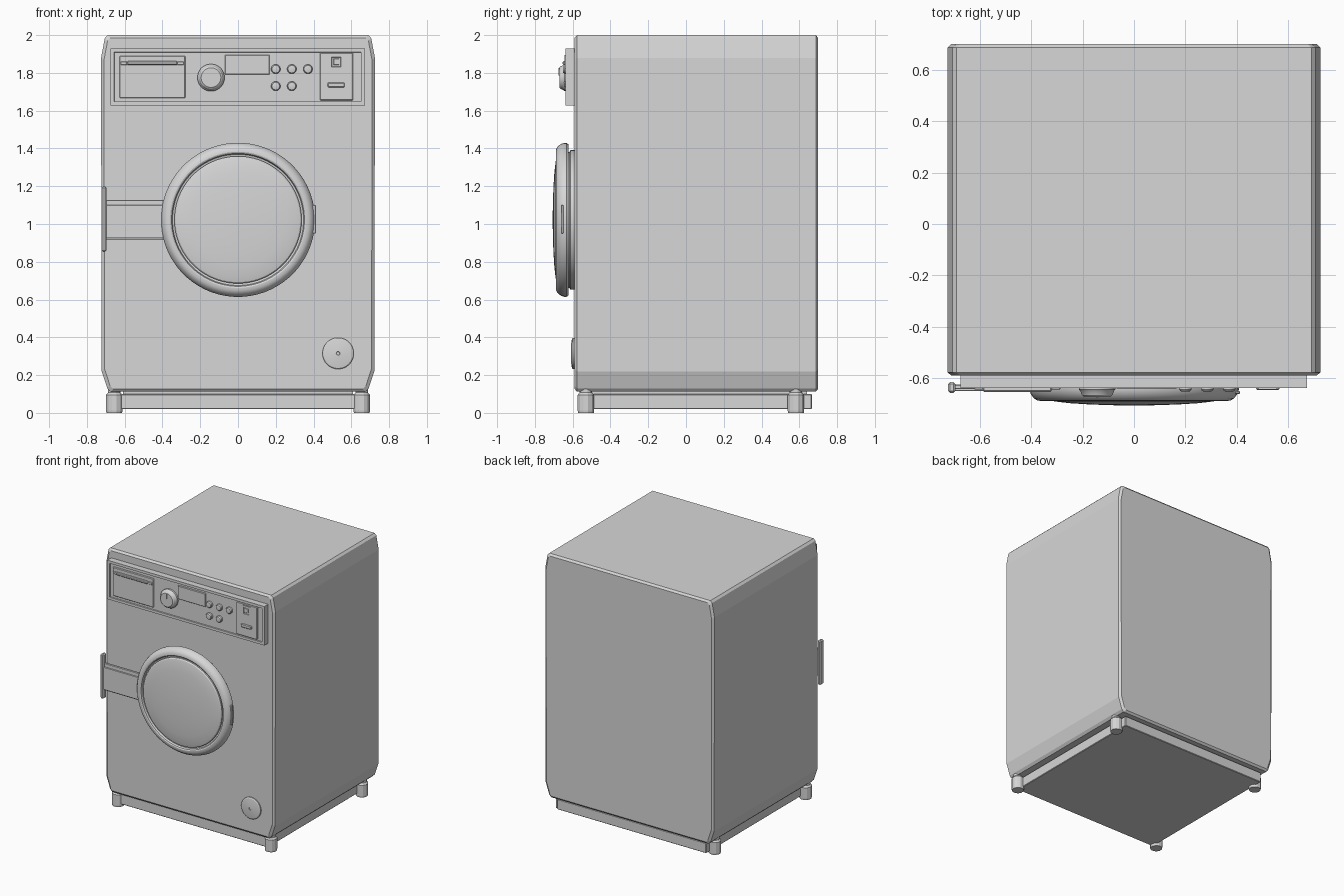
import bpy, bmesh, math
from mathutils import Vector

if "Cube" in bpy.data.objects:
    bpy.data.objects.remove(bpy.data.objects["Cube"])

grey = bpy.data.materials.new("light_grey")
grey.diffuse_color = (0.68, 0.68, 0.68, 1)
grey.use_nodes = True
grey.node_tree.nodes["Principled BSDF"].inputs["Base Color"].default_value = grey.diffuse_color


def finish(name, bm, angle=30):
    bmesh.ops.recalc_face_normals(bm, faces=bm.faces[:])
    me = bpy.data.meshes.new(name)
    bm.to_mesh(me)
    bm.free()
    me.materials.append(grey)
    for p in me.polygons:
        p.use_smooth = angle > 0
    if angle > 0:
        me.set_sharp_from_angle(angle=math.radians(angle))
    ob = bpy.data.objects.new(name, me)
    bpy.context.collection.objects.link(ob)
    return ob


def loft(name, rings, angle=30):
    """Skin a list of equal-length point rings and cap both ends."""
    bm = bmesh.new()
    vr = [[bm.verts.new(p) for p in r] for r in rings]
    n = len(vr[0])
    for a, b in zip(vr, vr[1:]):
        for i in range(n):
            j = (i + 1) % n
            bm.faces.new((a[i], a[j], b[j], b[i]))
    bm.faces.new(vr[0])
    bm.faces.new(vr[-1])
    return finish(name, bm, angle)


def lathe(name, centre, profile, seg=48, axis="y", angle=30):
    """Turn (radius, depth) points about an axis through centre."""
    c = Vector(centre)
    rings = []
    for r, d in profile:
        ring = []
        for k in range(seg):
            a = 2 * math.pi * (k + 0.5) / seg
            u, v = r * math.cos(a), r * math.sin(a)
            ring.append(c + Vector((u, d, v) if axis == "y" else (u, v, d)))
        rings.append(ring)
    return loft(name, rings, angle)


def box(name, x0, x1, y0, y1, z0, z1, bevel=0.0, inset=0.0, depth=0.0):
    """Box with optional bevel, or an inset and pushed-in front face."""
    bm = bmesh.new()
    bmesh.ops.create_cube(bm, size=1)
    for v in bm.verts:
        v.co = ((x0 + x1) / 2 + v.co.x * (x1 - x0),
                (y0 + y1) / 2 + v.co.y * (y1 - y0),
                (z0 + z1) / 2 + v.co.z * (z1 - z0))
    if inset:
        front = min(bm.faces, key=lambda f: f.calc_center_median().y)
        bmesh.ops.inset_region(bm, faces=[front], thickness=inset)
        edge = bmesh.ops.inset_region(bm, faces=[front], thickness=0.002)
        for v in front.verts:
            v.co.y += depth
    if bevel:
        bmesh.ops.bevel(bm, geom=bm.edges[:], offset=bevel, segments=1, affect="EDGES")
    return finish(name, bm, 0)


# Cabinet: chamfered front outline carried from front to back
half = [(0.69, 2.0), (0.705, 1.985), (0.725, 1.88), (0.722, 0.22), (0.692, 0.13), (0.675, 0.112)]
outline = half + [(-x, z) for x, z in reversed(half)]


def slice_at(y, inset):
    k, m = 1 - inset / 0.72, 1 - inset / 0.945
    return [(x * k, y, 1.056 + (z - 1.056) * m) for x, z in outline]


loft("cabinet", [slice_at(-0.59, 0.015), slice_at(-0.577, 0), slice_at(0.687, 0), slice_at(0.70, 0.015)], 0)

# Plinth and feet
box("plinth", -0.64, 0.64, -0.55, 0.667, 0.02, 0.10, 0.004)
box("plinth_neck", -0.61, 0.61, -0.53, 0.64, 0.09, 0.14)
for side, sx in (("left", -0.655), ("right", 0.655)):
    for end, y in (("front", -0.53), ("back", 0.582)):
        lathe(f"{end}_{side}_foot", (sx, y, 0),
              [(0.043, 0), (0.045, 0.012), (0.045, 0.095), (0.034, 0.108), (0.034, 0.135)], 12, "z", 0)

# Control panel with recessed field
box("control_panel", -0.675, 0.672, -0.637, -0.58, 1.628, 1.93, inset=0.028, depth=0.008)
Y = -0.629

# Detergent drawer and its grip
box("drawer", -0.628, -0.278, Y - 0.009, Y + 0.01, 1.667, 1.89, 0.004)
box("drawer_grip", -0.588, -0.32, Y - 0.024, Y, 1.842, 1.862, 0.005)
for x in (-0.604, -0.304):
    box("drawer_grip_end", x - 0.018, x + 0.018, Y - 0.015, Y, 1.842, 1.86, 0.003)

# Programme dial with pointer
lathe("dial", (-0.143, 0, 1.775),
      [(0.072, Y + 0.01), (0.072, Y - 0.014), (0.066, Y - 0.02), (0.06, Y - 0.036), (0.052, Y - 0.042)], 32)
box("dial_pointer", -0.147, -0.139, Y - 0.046, Y - 0.035, 1.785, 1.825)

# Display and buttons
box("display", -0.07, 0.168, Y - 0.011, Y + 0.01, 1.792, 1.895, 0.003)
for x, z in ((0.20, 1.82), (0.285, 1.82), (0.37, 1.82), (0.20, 1.73), (0.285, 1.73)):
    lathe("button", (x, 0, z),
          [(0.025, Y + 0.01), (0.025, Y - 0.014), (0.02, Y - 0.021), (0.01, Y - 0.023)], 16)

# Power plate with switch and slot
box("power_plate", 0.433, 0.61, Y - 0.009, Y + 0.01, 1.655, 1.905, 0.003)
box("power_switch_frame", 0.485, 0.556, Y - 0.014, Y, 1.82, 1.895, inset=0.016, depth=0.004)
box("power_switch", 0.505, 0.536, Y - 0.013, Y, 1.842, 1.876, 0.002)
box("indicator_bar", 0.475, 0.565, Y - 0.017, Y, 1.722, 1.75, 0.005)

# Door: mounting collar, rounded rim and domed lid
D = (0, 0, 1.022)
lathe("door_collar", D, [(0.37, -0.58), (0.37, -0.612), (0.36, -0.617), (0.36, -0.64)], 64)
lathe("door_rim", D,
      [(0.35, -0.622), (0.400, -0.622), (0.408, -0.632), (0.408, -0.645), (0.402, -0.662), (0.39, -0.678),
       (0.375, -0.687), (0.36, -0.688), (0.352, -0.684), (0.347, -0.67), (0.33, -0.665)], 64)
lathe("door_lid", D,
      [(0.337, -0.65), (0.337, -0.678), (0.33, -0.685), (0.31, -0.690), (0.25, -0.697),
       (0.17, -0.702), (0.08, -0.705), (0.01, -0.706)], 64)
box("door_grip", 0.385, 0.412, -0.661, -0.649, 0.95, 1.10, 0.003)

# Hinge strap and upright bar
box("hinge_strap", -0.705, -0.33, -0.642, -0.625, 0.918, 1.128, 0.003)
box("hinge_strap_face", -0.705, -0.33, -0.65, -0.64, 0.925, 1.10, 0.002)
box("hinge_bar", -0.723, -0.695, -0.657, -0.614, 0.853, 1.198, 0.008)

# Drain filter cap
lathe("filter_cap", (0.53, 0, 0.315),
      [(0.083, -0.58), (0.083, -0.599), (0.077, -0.604), (0.05, -0.608), (0.010, -0.610),
       (0.008, -0.606), (0.003, -0.606)], 40)
